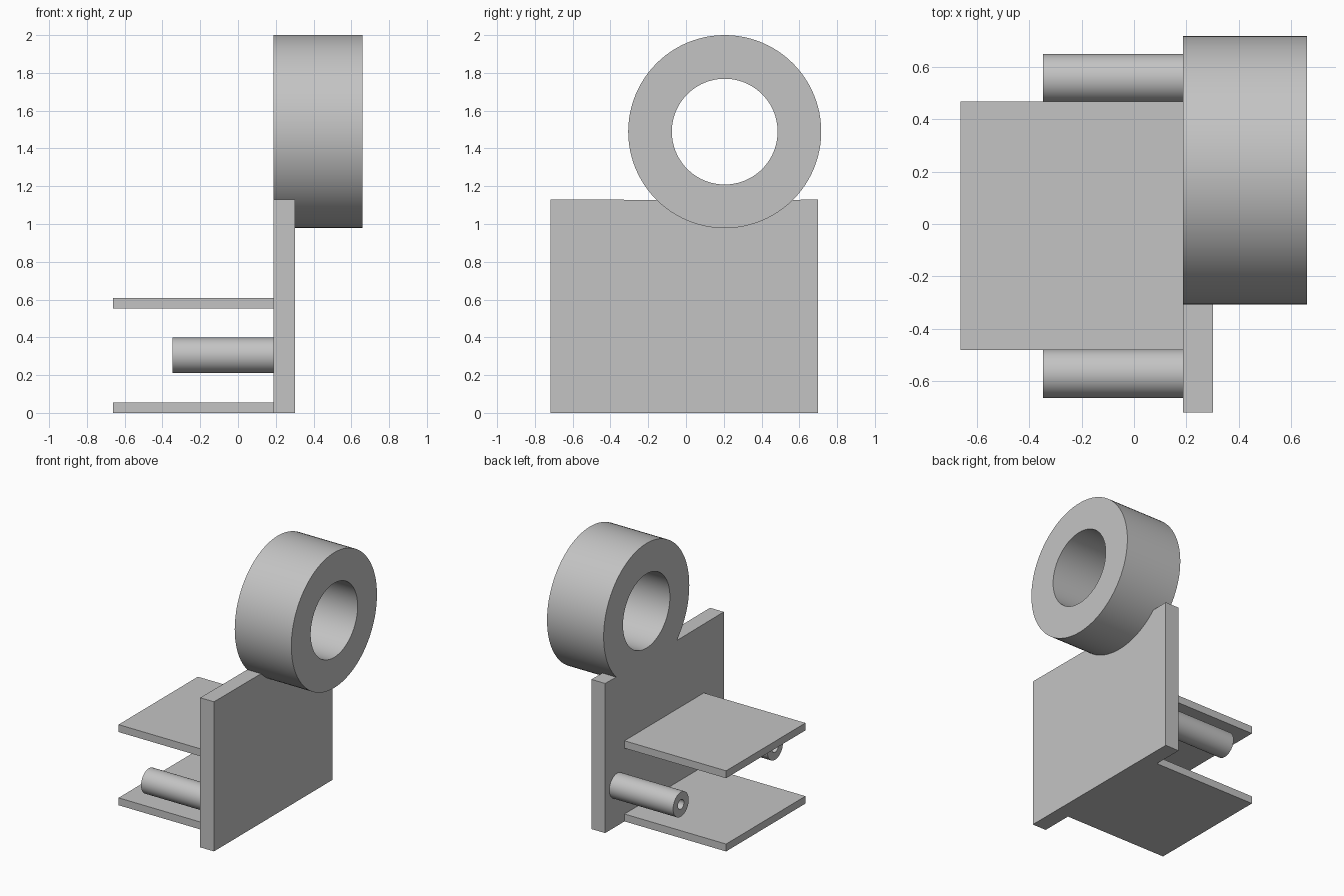
import bpy, bmesh, math
from mathutils import Matrix, Vector

cube = bpy.data.objects.get("Cube")
if cube:
    bpy.data.objects.remove(cube, do_unlink=True)

grey = bpy.data.materials.new("light grey")
grey.use_nodes = True
colour = (0.55, 0.55, 0.55, 1)
grey.diffuse_color = colour
grey.node_tree.nodes["Principled BSDF"].inputs["Base Color"].default_value = colour

PLATE_BACK, PLATE_FRONT, PLATE_TOP = 0.187, 0.302, 1.13
RING_Y, RING_Z, RING_R = 0.205, 1.489, 0.511
SEGMENTS = 96


def finish(bm, name, smooth=False):
    bmesh.ops.recalc_face_normals(bm, faces=bm.faces)
    mesh = bpy.data.meshes.new(name)
    bm.to_mesh(mesh)
    bm.free()
    mesh.materials.append(grey)
    obj = bpy.data.objects.new(name, mesh)
    bpy.context.collection.objects.link(obj)
    if smooth:
        bpy.ops.object.select_all(action="DESELECT")
        obj.select_set(True)
        bpy.context.view_layer.objects.active = obj
        bpy.ops.object.shade_smooth_by_angle(angle=math.radians(30))


def box(name, low, high):
    low, high = Vector(low), Vector(high)
    bm = bmesh.new()
    bmesh.ops.create_cube(bm, size=1, matrix=Matrix.Translation((low + high) / 2)
                          @ Matrix.Diagonal((*(high - low), 1)))
    finish(bm, name)


def tube(name, x0, x1, y, z, outer, inner):
    """Revolve a rectangular section around an axis along x."""
    bm = bmesh.new()
    section = [(x0, outer), (x1, outer), (x1, inner), (x0, inner)]
    verts = [bm.verts.new((x, y + r, z)) for x, r in section]
    edges = [bm.edges.new((verts[i - 1], verts[i])) for i in range(len(verts))]
    bmesh.ops.spin(bm, geom=verts + edges, cent=(0, y, z), axis=(1, 0, 0),
                   angle=math.tau, steps=SEGMENTS, use_duplicate=False)
    bmesh.ops.remove_doubles(bm, verts=bm.verts, dist=0.0001)
    finish(bm, name, smooth=True)


# Upright plate, with a round seat in its top edge for the ring
outline = [(-0.718, PLATE_TOP), (-0.718, 0), (0.698, 0), (0.698, PLATE_TOP)]
steps = SEGMENTS // 4
for i in range(steps + 1):
    a = math.radians(-45 - 90 * i / steps)
    outline.append((RING_Y + RING_R * math.cos(a), RING_Z + RING_R * math.sin(a)))
bm = bmesh.new()
face = bm.faces.new([bm.verts.new((PLATE_BACK, y, z)) for y, z in outline])
extruded = bmesh.ops.extrude_face_region(bm, geom=[face], use_keep_orig=True)
bmesh.ops.translate(bm, vec=(PLATE_FRONT - PLATE_BACK, 0, 0),
                    verts=[v for v in extruded["geom"] if isinstance(v, bmesh.types.BMVert)])
finish(bm, "upright_plate", smooth=True)

# Large ring on top
tube("ring", PLATE_BACK, 0.66, RING_Y, RING_Z, RING_R, 0.28)

# Two flat shelves
for name, z in (("lower_shelf", 0), ("upper_shelf", 0.553)):
    box(name, (-0.662, -0.48, z), (PLATE_BACK, 0.467, z + 0.056))

# Hollow pegs either side of the shelves
for name, y in (("front_peg", -0.57), ("back_peg", 0.555)):
    tube(name, -0.346, PLATE_BACK, y, 0.305, 0.093, 0.036)
